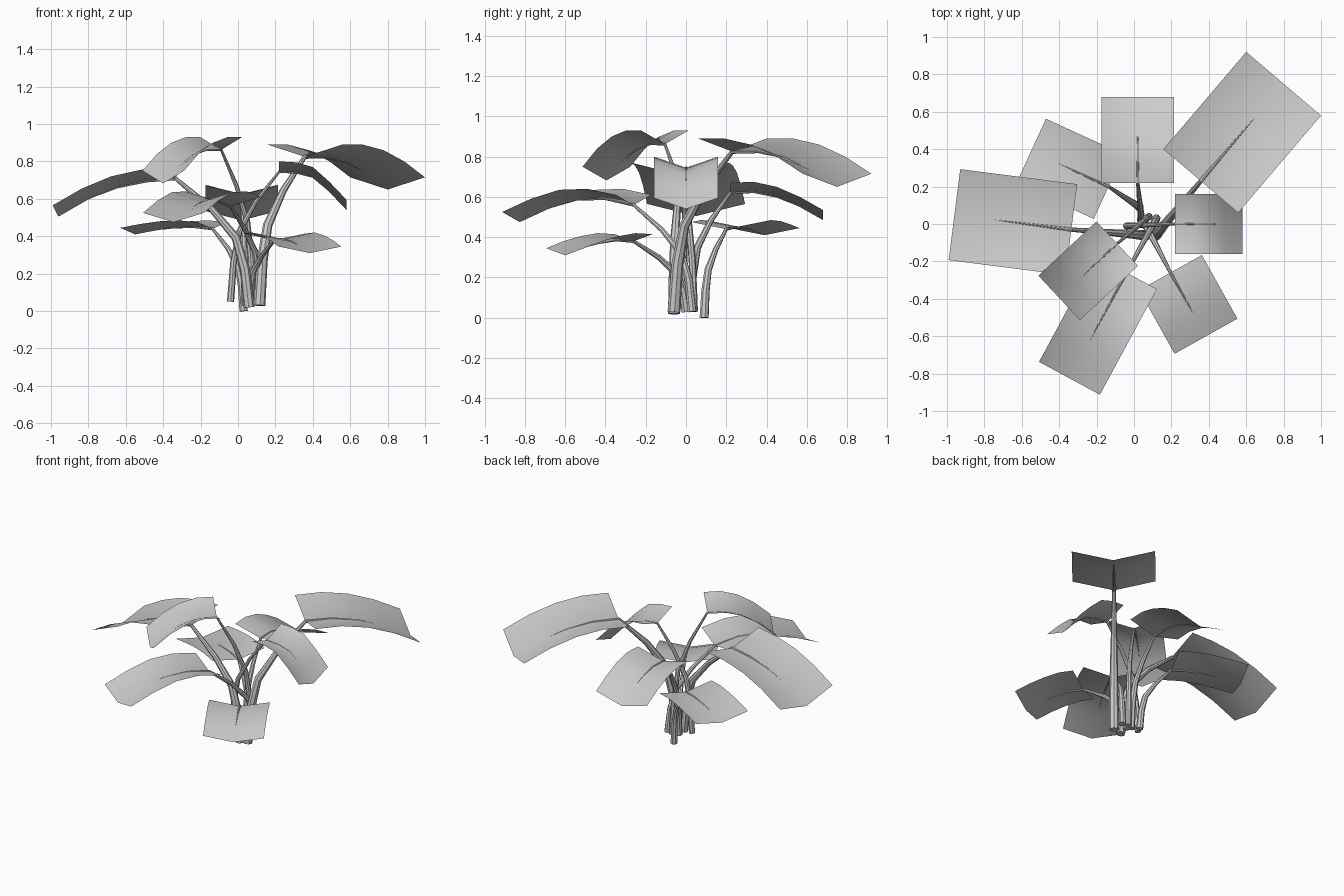
import bpy
import bmesh
from mathutils import Vector

cube = bpy.data.objects.get("Cube")
if cube:
    bpy.data.objects.remove(cube, do_unlink=True)

grey = bpy.data.materials.new("plain_grey")
grey.use_nodes = True
colour = (0.6, 0.6, 0.6, 1)
grey.diffuse_color = colour
grey.node_tree.nodes["Principled BSDF"].inputs["Base Color"].default_value = colour


def add_object(name, data):
    obj = bpy.data.objects.new(name, data)
    bpy.context.collection.objects.link(obj)
    data.materials.append(grey)
    return obj


def make_leaf(name, inner, outer, width, edge_heights, fold):
    """Arched sheet folded along its midrib; returns the midrib points."""
    inner, outer = Vector(inner), Vector(outer)
    along = (outer - inner).normalized()
    side = Vector((-along.y, along.x)) * width / 2
    bm = bmesh.new()
    rows, midrib = [], []
    last = len(edge_heights) - 1
    for i, z in enumerate(edge_heights):
        p = inner.lerp(outer, i / last)
        row = [(p + side).to_3d(), p.to_3d(), (p - side).to_3d()]
        for v, height in zip(row, (z, z - fold, z)):
            v.z = height
        midrib.append(row[1])
        rows.append([bm.verts.new(v) for v in row])
    for a, b in zip(rows, rows[1:]):
        for k in range(2):
            face = bm.faces.new((a[k], a[k + 1], b[k + 1], b[k]))
            face.smooth = True
    bm.normal_update()
    if sum(f.normal.z for f in bm.faces) < 0:
        bmesh.ops.reverse_faces(bm, faces=bm.faces[:])
    mesh = bpy.data.meshes.new(name)
    bm.to_mesh(mesh)
    bm.free()
    add_object(name, mesh)
    return midrib


def make_stem(name, base, midrib, radius):
    """Tapered stalk that rises, leans outward, then runs along the midrib."""
    base = Vector(base)
    reach = midrib[0] - base
    # outward fraction, upward fraction, thickness
    bend = ((0, 0, 1), (.06, .3, .92), (.18, .54, .8), (.52, .77, .6), (1, 1, .38))
    path = [(base + Vector((reach.x * h, reach.y * h, reach.z * v)), r)
            for h, v, r in bend]
    path += [(midrib[1], .25), (midrib[2], .15),
             (midrib[2].lerp(midrib[3], .6), .04)]
    curve = bpy.data.curves.new(name, "CURVE")
    curve.dimensions = "3D"
    curve.bevel_depth = radius
    curve.bevel_resolution = 2
    curve.use_fill_caps = True
    spline = curve.splines.new("POLY")
    spline.points.add(len(path) - 1)
    for point, (p, r) in zip(spline.points, path):
        point.co = (*p, 1)
        point.radius = r
    spline.use_smooth = True
    obj = add_object(name, curve)
    bpy.ops.object.select_all(action="DESELECT")
    obj.select_set(True)
    bpy.context.view_layer.objects.active = obj
    bpy.ops.object.convert(target="MESH")
    bpy.ops.object.shade_smooth_by_angle()


# name, inner end, outer end, width, edge heights, fold depth, stem base
plants = [
    ("back_left", (.357, .23), (.80, .75), .525, (.89, .89, .86, .80, .715), .065, (.115, -.06, .03)),
    ("back", (.02, .22), (.02, .68), .39, (.67, .675, .65, .60, .535), .05, (.04, .02, .03)),
    ("right", (-.335, -.03), (-.96, .05), .49, (.77, .755, .72, .655, .565), .06, (.06, -.06, .02)),
    ("back_right", (-.136, .20), (-.55, .39), .38, (.475, .485, .48, .465, .445), .035, (.03, .09, 0)),
    ("upper_front_right", (-.09, -.105), (-.40, -.395), .325, (.93, .93, .90, .84, .75), .068, (.08, .04, .03)),
    ("lower_front_right", (-.04, -.26), (-.345, -.825), .37, (.61, .64, .635, .59, .525), .05, (.12, .03, .03)),
    ("left", (.22, 0), (.58, 0), .32, (.80, .795, .77, .69, .595), .055, (-.04, -.01, .05)),
    ("front_left", (.195, -.26), (.385, -.60), .385, (.415, .42, .405, .38, .345), .035, (.06, 0, .03)),
]
for name, inner, outer, width, heights, fold, base in plants:
    midrib = make_leaf(name + "_leaf", inner, outer, width, heights, fold)
    make_stem(name + "_stem", base, midrib, width * .06)
